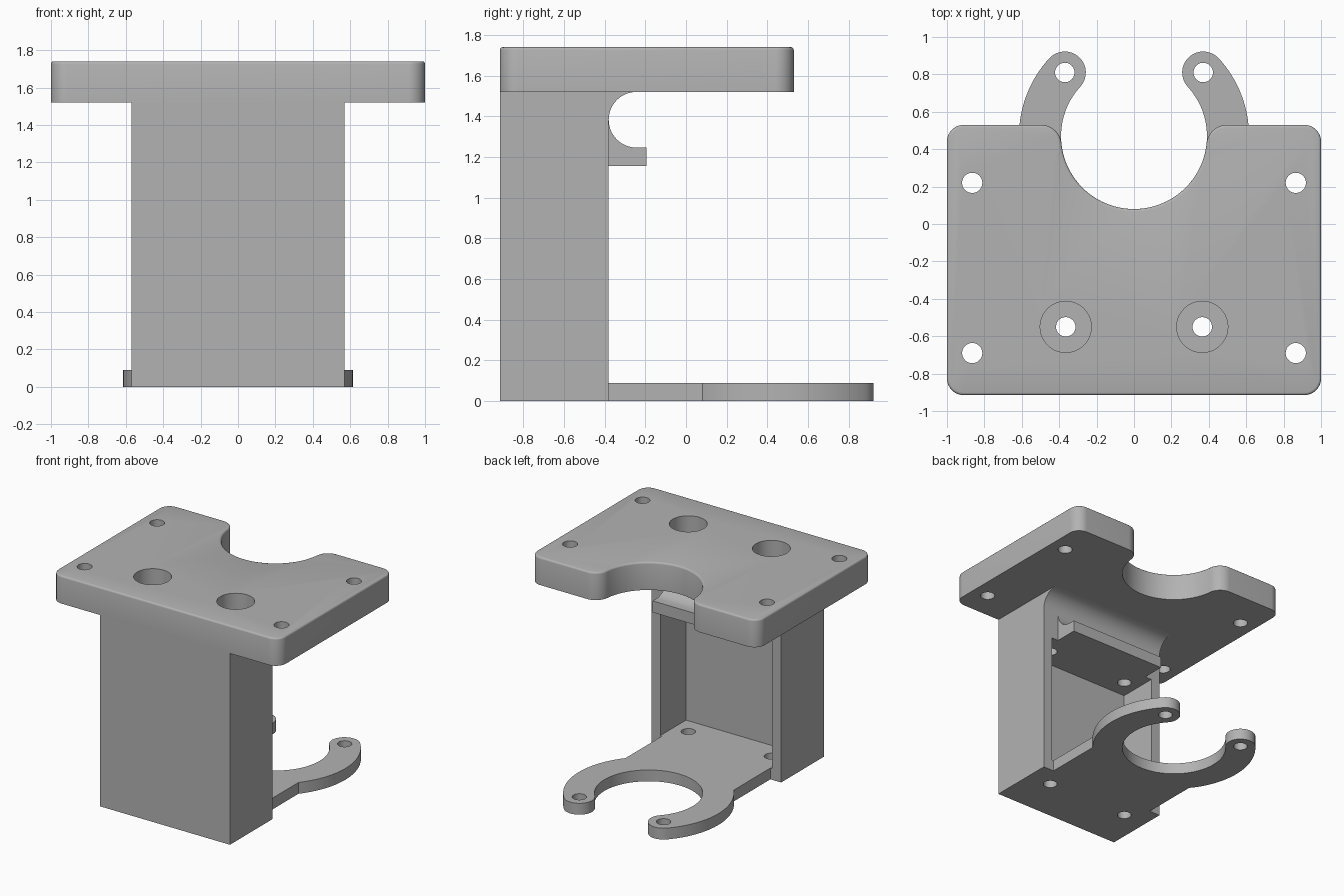
import bpy, bmesh
from math import sin, cos, asin, atan2, sqrt, pi, radians
from mathutils import Matrix

cube = bpy.data.objects.get("Cube")
if cube:
    bpy.data.objects.remove(cube, do_unlink=True)

grey = bpy.data.materials.new("plain_grey")
grey.use_nodes = True
GREY = (0.45, 0.45, 0.45, 1)
grey.diffuse_color = GREY
grey.node_tree.nodes["Principled BSDF"].inputs["Base Color"].default_value = GREY

# Main sizes
HALF_W, FRONT, BACK = 0.57, -0.915, -0.38
PLATE_Z, TOP_Z, PLATE_BACK = 1.52, 1.74, 0.53
RING_Y, RING_IN, RING_OUT = 0.47, 0.39, 0.615
FLOOR_T, SHELF_LOW, SHELF_TOP = 0.09, 1.155, 1.246
SCREW_X, SCREW_Y, HOLE_R, BORE_R = 0.365, -0.55, 0.052, 0.137


def arc(cx, cy, r, a0, a1, n=16):
    return [(cx + r * cos(a0 + (a1 - a0) * i / n), cy + r * sin(a0 + (a1 - a0) * i / n))
            for i in range(n + 1)]


def mirrored(points):
    return [(-x, y) for x, y in reversed(points)]


def prism(name, outline, low, high, axis="Z", rim=0):
    """Extrude an outline; axis X reads the outline as (y, z)."""
    bm = bmesh.new()
    if axis == "Z":
        verts = [bm.verts.new((u, v, low)) for u, v in outline]
        step = (0, 0, high - low)
    else:
        verts = [bm.verts.new((low, u, v)) for u, v in outline]
        step = (high - low, 0, 0)
    face = bm.faces.new(verts)
    new = bmesh.ops.extrude_face_region(bm, geom=[face])["geom"]
    bmesh.ops.translate(bm, vec=step, verts=[v for v in new if isinstance(v, bmesh.types.BMVert)])
    bmesh.ops.recalc_face_normals(bm, faces=bm.faces)
    if rim:
        edges = [e for e in bm.edges if all(abs(v.co.z - high) < 1e-5 for v in e.verts)]
        bmesh.ops.bevel(bm, geom=edges, offset=rim, segments=3, profile=0.5, affect="EDGES")
    mesh = bpy.data.meshes.new(name)
    bm.to_mesh(mesh)
    bm.free()
    mesh.materials.append(grey)
    obj = bpy.data.objects.new(name, mesh)
    bpy.context.collection.objects.link(obj)
    return obj


def box(name, x, y0, y1, z0, z1):
    return prism(name, [(-x, y0), (x, y0), (x, y1), (-x, y1)], z0, z1)


def cut(obj, cutter):
    """Subtract a cutter and discard it."""
    mod = obj.modifiers.new("cut", "BOOLEAN")
    mod.operation, mod.solver, mod.object = "DIFFERENCE", "EXACT", cutter
    bpy.context.view_layer.objects.active = obj
    bpy.ops.object.modifier_apply(modifier=mod.name)
    bpy.data.objects.remove(cutter, do_unlink=True)


def drill(obj, x, y, r, low, high):
    for side in (-1, 1):
        hole = prism("hole_cutter", arc(side * x, y, r, 0, 2 * pi, 40)[:-1], low, high)
        cut(obj, hole)


# Top plate: rounded corners and a round notch with softened mouth
CORNER, MOUTH = 0.09, 0.11
mouth_y = PLATE_BACK - MOUTH
mouth_x = sqrt((RING_IN + MOUTH) ** 2 - (mouth_y - RING_Y) ** 2)
lean = atan2(mouth_y - RING_Y, mouth_x)
half = arc(1 - CORNER, FRONT + CORNER, CORNER, -pi / 2, 0)
half += arc(1 - CORNER, PLATE_BACK - CORNER, CORNER, 0, pi / 2)
half += arc(mouth_x, mouth_y, MOUTH, pi / 2, pi + lean)
half += arc(0, RING_Y, RING_IN, lean, -pi / 2, 32)[1:]
top_plate = prism("top_plate", half + mirrored(half)[1:], PLATE_Z, TOP_Z, rim=0.014)
for y in (0.22, -0.69):
    drill(top_plate, 0.865, y, 0.054, 1.4, 1.9)
drill(top_plate, SCREW_X, SCREW_Y, BORE_R, 1.4, 1.9)

# Column: hollow and open at the back, with deep screw bores in its head
column = box("column", HALF_W, FRONT, BACK, 0, PLATE_Z)
cut(column, box("pocket_cutter", 0.49, -0.70, BACK + 0.2, FLOOR_T, SHELF_LOW))
drill(column, SCREW_X, SCREW_Y, HOLE_R, -0.1, 1.4)
drill(column, SCREW_X, SCREW_Y, BORE_R, SHELF_TOP, 1.6)

# Ledge and top fillet share one round channel
r = (PLATE_Z - SHELF_TOP) / 2
cy, cz = BACK + r, SHELF_TOP + r
ledge_outline = arc(cy, cz, r, pi, 1.5 * pi) + [(-0.195, SHELF_TOP), (-0.195, SHELF_LOW), (BACK, SHELF_LOW)]
ledge = prism("ledge", ledge_outline, -0.43, 0.43, axis="X")
fillet = prism("top_fillet", arc(cy, cz, r, pi, pi / 2) + [(BACK, PLATE_Z)], -HALF_W, HALF_W, axis="X")

# Base fork: straight neck, then two curved arms with round tips
TIP_Y, MID = 0.81, (RING_IN + RING_OUT) / 2
tip = asin((TIP_Y - RING_Y) / MID)
kink = asin(-RING_IN / RING_OUT)
tip_x = MID * cos(tip)
half = [(RING_OUT * cos(kink), BACK)]
half += arc(0, RING_Y, RING_OUT, kink, tip, 32)
half += arc(tip_x, TIP_Y, (RING_OUT - RING_IN) / 2, tip, tip + pi)[1:]
half += arc(0, RING_Y, RING_IN, tip, -pi / 2, 40)[1:]
fork = prism("base_fork", half + mirrored(half)[1:], 0, FLOOR_T)
drill(fork, tip_x, TIP_Y, HOLE_R, -0.1, 0.2)

# Smooth curved walls, keep edges crisp
bpy.ops.object.select_all(action="DESELECT")
for obj in (top_plate, column, ledge, fillet, fork):
    obj.select_set(True)
bpy.context.view_layer.objects.active = column
bpy.ops.object.shade_smooth_by_angle(angle=radians(32))
